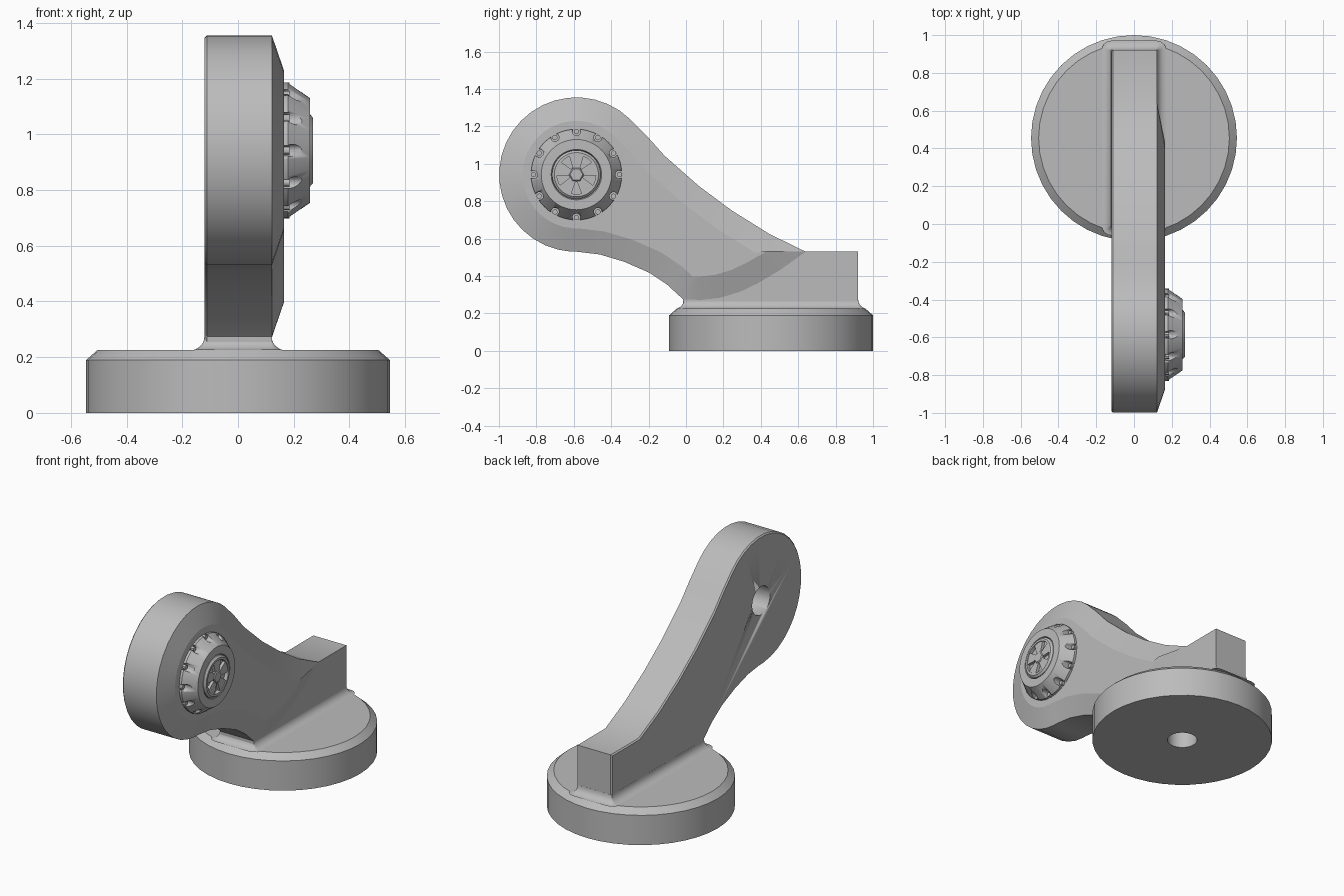
import bpy, bmesh, math
from mathutils import Vector, Matrix

if "Cube" in bpy.data.objects:
    bpy.data.objects.remove(bpy.data.objects["Cube"])

grey = bpy.data.materials.new("light grey")
grey.diffuse_color = (0.5, 0.5, 0.5, 1)
grey.use_nodes = True
grey.node_tree.nodes["Principled BSDF"].inputs["Base Color"].default_value = grey.diffuse_color
HUB_Y, HUB_Z = -0.586, 0.942


def finish(name, bm, angle=30):
    bmesh.ops.remove_doubles(bm, verts=bm.verts, dist=1e-5)
    bmesh.ops.recalc_face_normals(bm, faces=bm.faces)
    me = bpy.data.meshes.new(name)
    bm.to_mesh(me)
    bm.free()
    me.materials.append(grey)
    ob = bpy.data.objects.new(name, me)
    bpy.context.collection.objects.link(ob)
    bpy.ops.object.select_all(action='DESELECT')
    ob.select_set(True)
    bpy.context.view_layer.objects.active = ob
    bpy.ops.object.shade_smooth_by_angle(angle=math.radians(angle))
    return ob


def loft(bm, loops, cap=True):
    """Join equal-length point loops with quads and cap both ends."""
    rows = [[bm.verts.new(p) for p in loop] for loop in loops]
    n = len(rows[0])
    for a, b in zip(rows, rows[1:]):
        for i in range(n):
            bm.faces.new((a[i], a[(i + 1) % n], b[(i + 1) % n], b[i]))
    if cap:
        bm.faces.new(rows[0])
        bm.faces.new(rows[-1])


def circle(r, h, n, axis):
    """Ring at height h around the base axis (z) or the hub axis (x)."""
    pts = []
    for i in range(n):
        c, s = r * math.cos(math.tau * i / n), r * math.sin(math.tau * i / n)
        pts.append((c, 0.455 + s, h) if axis == 'z' else (h, HUB_Y + c, HUB_Z + s))
    return pts


def lathe(name, profile, n, axis):
    bm = bmesh.new()
    loft(bm, [circle(r, h, n, axis) for r, h in profile])
    return finish(name, bm)


def inset(poly, d):
    """Offset a counter-clockwise outline inwards with mitred corners."""
    out = []
    for i, p in enumerate(poly):
        p = Vector(p)
        e1 = (p - Vector(poly[i - 1])).normalized()
        e2 = (Vector(poly[(i + 1) % len(poly)]) - p).normalized()
        n1, n2 = Vector((-e1.y, e1.x)), Vector((-e2.y, e2.x))
        out.append(tuple(p + (n1 + n2) * d / (1 + n1.dot(n2))))
    return out


def cut(ob, cutter):
    cutter.hide_render = True
    cutter.hide_set(True)
    m = ob.modifiers.new("cut", 'BOOLEAN')
    m.operation, m.object, m.solver = 'DIFFERENCE', cutter, 'EXACT'


# Round base with a blind hole underneath
lathe("base", [(0.09, 0.19), (0.09, 0), (0.545, 0), (0.545, 0.19), (0.505, 0.225)], 40, 'z')

# Arm outline in y, z: round head, then the neck edges
head = [(HUB_Y + 0.413 * math.cos(math.radians(a)), HUB_Z + 0.413 * math.sin(math.radians(a)))
        for a in range(46, 267, 10)]
lower = [(-0.585, 0.53), (-0.46, 0.515), (-0.33, 0.476), (-0.195, 0.417), (-0.1, 0.353), (-0.015, 0.275)]
upper = [(0.64, 0.53), (0.445, 0.625), (0.245, 0.75), (0.07, 0.88), (-0.115, 1.043), (-0.205, 1.144)]
foot = [(-0.015, 0.2), (0.92, 0.2), (0.92, 0.53)]
arc = [(0.08, 0.272), (0.18, 0.283), (0.29, 0.316), (0.39, 0.364), (0.5, 0.43)]

# Flat arm plate with its foot block, finely bevelled edges
body = head + lower + foot + upper
slim = inset(body, 0.008)
bm = bmesh.new()
loft(bm, [[(x, y, z) for y, z in p]
          for x, p in ((-0.12, slim), (-0.112, body), (0.122, body))])
arm = finish("arm", bm)
arm_hole = lathe("arm_hole_cutter", [(0.09, -0.2), (0.09, 0.115)], 32, 'x')
cut(arm, arm_hole)

# Sloped raised face on the hub side
bulge = head + lower + arc + upper
bm = bmesh.new()
loft(bm, [[(x, y, z) for y, z in p]
          for x, p in ((0.118, bulge), (0.122, bulge), (0.165, inset(bulge, 0.125)))])
finish("arm_raised_face", bm, 14)

# Fillet where the foot meets the base
bm = bmesh.new()
loops = []
for k in range(7):
    t = math.radians(15 * k)
    d, z = 0.05 * (1 - math.cos(t)), 0.275 - 0.05 * math.sin(t)
    loop = []
    for q, (x, y) in enumerate(((0.12, 0.92), (-0.12, 0.92), (-0.12, -0.01), (0.12, -0.01))):
        for s in range(5):
            a = math.radians(90 * q + 22.5 * s)
            loop.append((x + (d + 0.0005) * math.cos(a), y + (d + 0.0005) * math.sin(a), z))
    loops.append(loop)
loft(bm, loops)
finish("foot_fillet", bm, 40)

# Tapered hub with twelve notches
hub = lathe("hub", [(0.243, 0.155), (0.243, 0.18), (0.188, 0.258), (0.135, 0.258),
                    (0.13, 0.246)], 48, 'x')
bm = bmesh.new()
pins = bmesh.new()
for i in range(12):
    a = math.tau * i / 12
    y, z = HUB_Y + 0.23 * math.cos(a), HUB_Z + 0.23 * math.sin(a)
    turn = Matrix.Rotation(math.pi / 2, 4, 'Y')
    bmesh.ops.create_cone(bm, cap_ends=True, segments=16, radius1=0.022, radius2=0.022, depth=0.14,
                          matrix=Matrix.Translation((0.236, y, z)) @ turn)
    bmesh.ops.create_cone(pins, cap_ends=True, segments=12, radius1=0.014, radius2=0.014, depth=0.03,
                          matrix=Matrix.Translation((0.17, y, z)) @ turn)
cut(hub, finish("notch_cutter", bm))
finish("notch_pins", pins)

# Cap: outer rim, five flared spokes and a hexagonal centre
bm = bmesh.new()
rim = [circle(r, x, 40, 'x') for r, x in
       ((0.13, 0.24), (0.13, 0.258), (0.118, 0.269), (0.104, 0.269), (0.104, 0.24), (0.13, 0.24))]
loft(bm, rim, cap=False)
finish("cap_rim", bm)
bm = bmesh.new()
for i in range(5):
    a = math.pi / 2 + math.tau * i / 5
    u, v = Vector((0, math.cos(a), math.sin(a))), Vector((0, -math.sin(a), math.cos(a)))
    c = Vector((0, HUB_Y, HUB_Z))
    quad = [c + u * r + v * w for r, w in ((0.03, -0.018), (0.107, -0.04), (0.107, 0.04), (0.03, 0.018))]
    loft(bm, [[p + Vector((x, 0, 0)) for p in quad] for x in (0.24, 0.264)])
finish("cap_spokes", bm)
lathe("cap_centre", [(0.042, 0.24), (0.042, 0.262), (0.034, 0.269)], 6, 'x')
